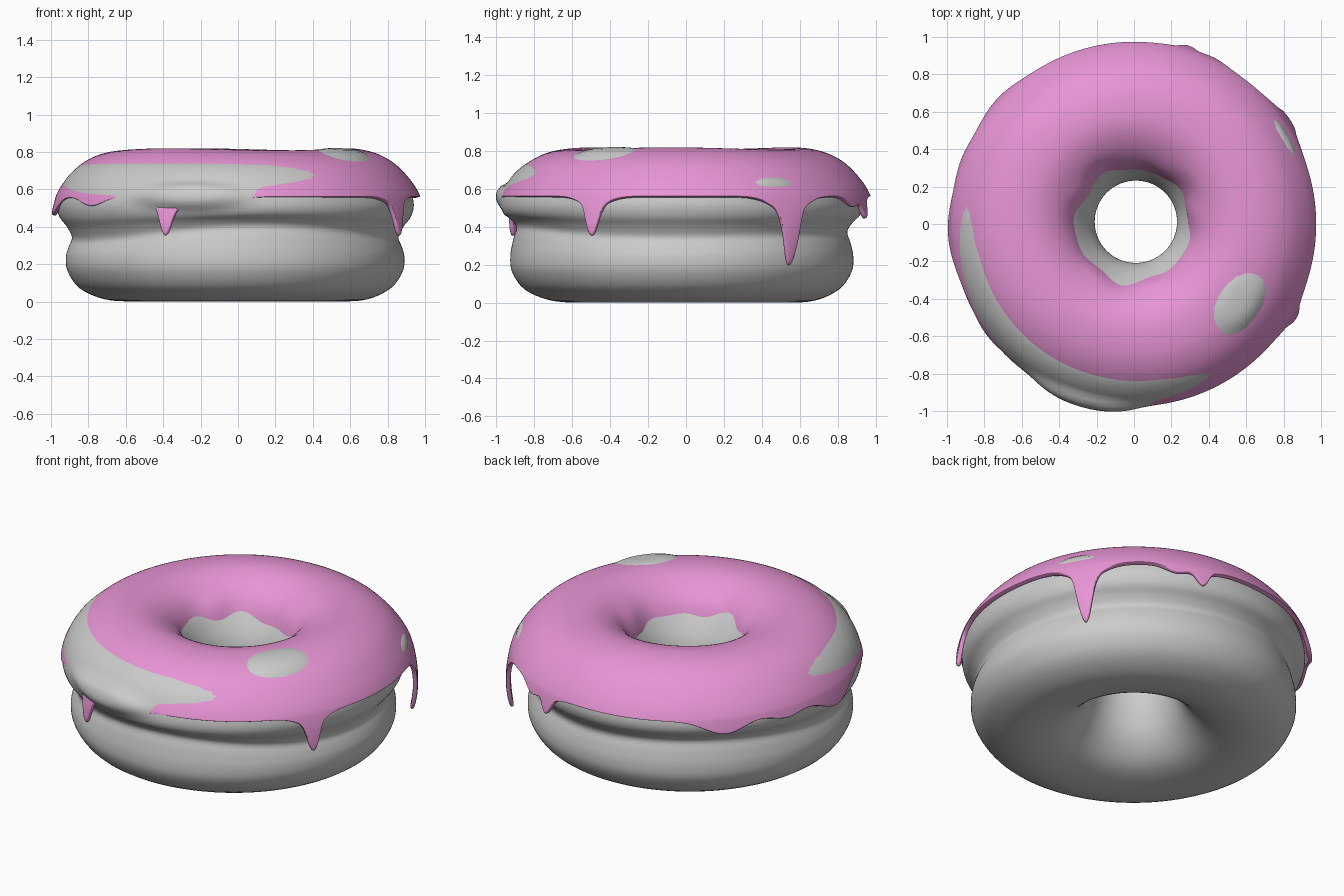
import bpy, bmesh, math
from math import sin, cos, exp, radians, hypot, pi

if "Cube" in bpy.data.objects:
    bpy.data.objects.remove(bpy.data.objects["Cube"])


def spline(pts, n, closed):
    """Sample a Catmull-Rom curve through 2D points."""
    out, m = [], len(pts)
    get = (lambda i: pts[i % m]) if closed else (lambda i: pts[max(0, min(m - 1, i))])
    for i in range(m if closed else m - 1):
        a, b, c, d = (get(i + k) for k in (-1, 0, 1, 2))
        for s in range(n):
            t = s / n
            out.append(tuple(0.5 * (2 * q + (r - p) * t + (2 * p - 5 * q + 4 * r - u) * t * t
                                    + (3 * q - p - 3 * r + u) * t ** 3)
                             for p, q, r, u in zip(a, b, c, d)))
    if not closed:
        out.append(pts[-1])
    return out


def lathe(name, section, segs, closed):
    """Skin a ring of sections; section(angle) returns a list of points."""
    bm = bmesh.new()
    cols = [[bm.verts.new(p) for p in section(2 * pi * j / segs)] for j in range(segs)]
    n = len(cols[0])
    for j in range(segs):
        a, b = cols[j], cols[(j + 1) % segs]
        for i in range(n if closed else n - 1):
            k = (i + 1) % n
            bm.faces.new((a[i], a[k], b[k], b[i]))
    if closed:
        bmesh.ops.recalc_face_normals(bm, faces=bm.faces)
    for f in bm.faces:
        f.smooth = True
    mesh = bpy.data.meshes.new(name)
    bm.to_mesh(mesh)
    bm.free()
    ob = bpy.data.objects.new(name, mesh)
    bpy.context.collection.objects.link(ob)
    return ob


def delta(a, deg):
    """Signed angle in degrees between a (radians) and deg."""
    return (math.degrees(a) - deg + 180) % 360 - 180


# Dough: ring with a pinched waist
dough = spline([(.22, .42), (.235, .3), (.29, .16), (.4, .05), (.55, .005), (.7, .012),
                (.83, .07), (.895, .16), (.905, .24), (.89, .31), (.873, .365), (.9, .415),
                (.94, .46), (.955, .52), (.935, .6), (.885, .68), (.8, .745), (.68, .775),
                (.55, .78), (.43, .745), (.34, .67), (.275, .58), (.235, .5)], 4, True)

# Spots where the dough swells through the icing:
# angle, radius, height, half length, half width
patches = [(-34, .68, .775, .22, .13), (-105, .945, .565, .29, .065), (31, .93, .61, .18, .055)]


def dough_section(a):
    pts = []
    for r, z in dough:
        k = min(1, max(0, (r - .22) / .6))
        # waist height wanders around the ring
        z += (.025 * sin(2 * a - 2.2) + .012 * sin(3 * a)) * k * exp(-((z - .36) / .09) ** 2)
        push = 0
        for deg, pr, pz, length, width in patches:
            q = hypot(radians(delta(a, deg)) * pr / length, hypot(r - pr, z - pz) / width)
            push += .042 * exp(-q ** 4)
        d = hypot(r - .6, z - .45)
        r2, z2 = r + push * (r - .6) / d, z + push * (z - .45) / d
        pts.append((r2 * cos(a) + .01 - .025 * k, r2 * sin(a) + .012 - .034 * k, z2))
    return pts


lathe("donut_dough", dough_section, 200, True)

# Icing: cap over the top, then a hanging skirt with drips
cap = spline([(.285, .56), (.302, .62), (.335, .69), (.40, .755), (.49, .8), (.58, .815),
              (.68, .806), (.76, .782), (.84, .737), (.905, .672), (.948, .615), (.972, .57)],
             2, False)

# angle, depth, half width in degrees
drips = [(-113, .2, 2.3), (-30, .22, 2.5), (34, .38, 3), (73, .12, 2.4)]
waves = [(-103, .04, 12), (-92, .02, 5), (64, .05, 5), (138, .08, 9),
         (160, .05, 8), (183, .1, 11), (217, .05, 8)]


def skirt_depth(a):
    s = .008
    for deg, depth, w in drips:
        d = abs(delta(a, deg))
        s += depth * (.75 * exp(-(d / w) ** 2.6) + .25 * exp(-(d / (2.7 * w)) ** 2))
    for deg, depth, w in waves:
        s += depth * exp(-(delta(a, deg) / w) ** 2)
    return s


def icing_section(a):
    rows = []
    for r, z in cap:
        inner = max(0, 1 - (r - .285) / .1)
        z += inner * (.018 * sin(5 * a + 1) + .012 * sin(8 * a))
        z += .006 * sin(3 * a + 2) * max(0, 1 - abs(r - .6) / .3)
        rows.append((r, z))
    depth = skirt_depth(a)
    for k in range(1, 9):
        s = depth * k / 8
        rows.append((.972 + .32 * s - .8 * s * s, .57 - s))
    return [(r * cos(a), r * sin(a), z) for r, z in rows]


icing = lathe("icing", icing_section, 300, False)
shell = icing.modifiers.new("thickness", 'SOLIDIFY')
shell.thickness = .025
shell.offset = -1
rounding = icing.modifiers.new("rounding", 'SUBSURF')
rounding.levels = rounding.render_levels = 1

pink = bpy.data.materials.new("pink_icing")
pink.diffuse_color = (.8, .3, .66, 1)
pink.use_nodes = True
pink.node_tree.nodes["Principled BSDF"].inputs["Base Color"].default_value = pink.diffuse_color
icing.data.materials.append(pink)
